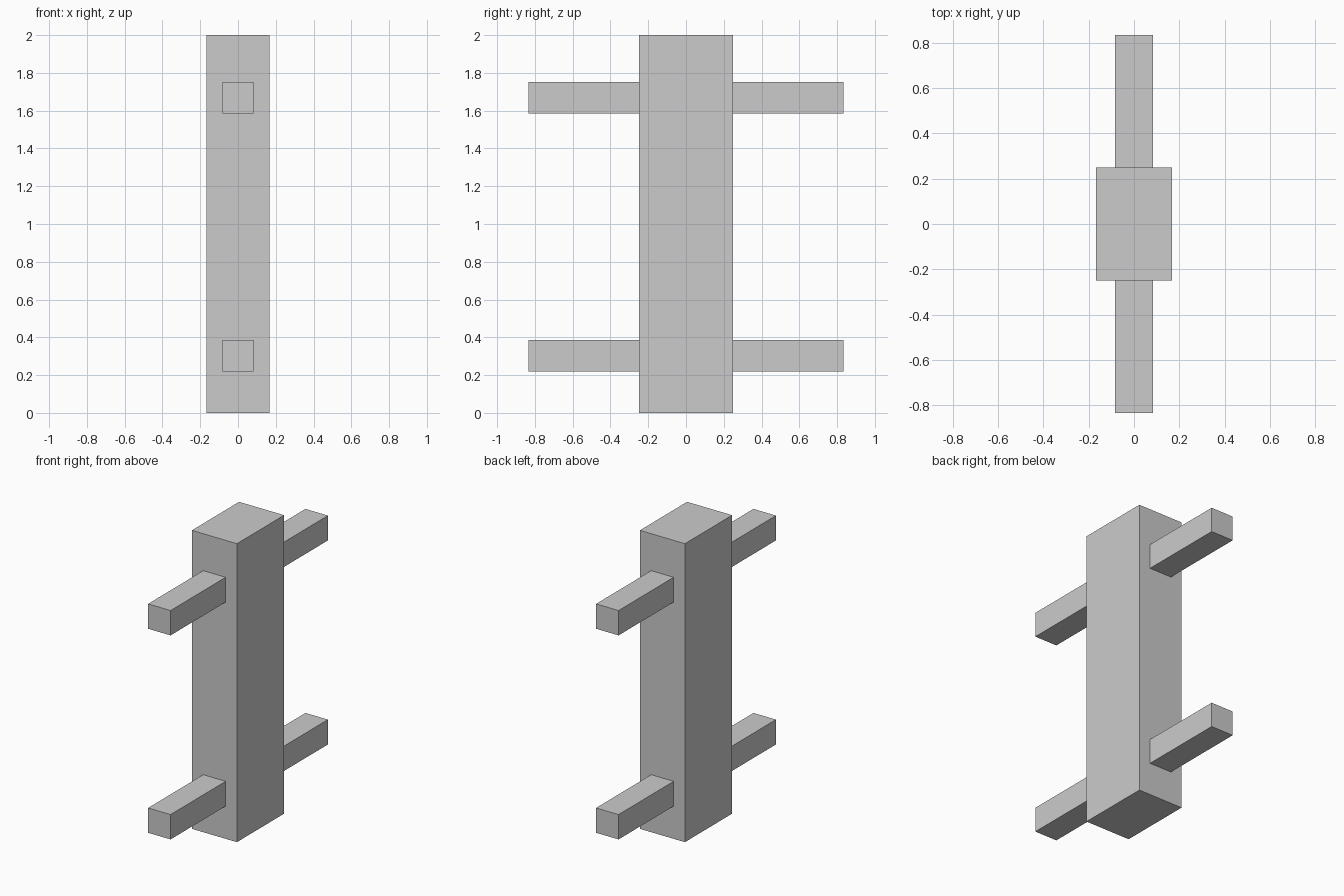
import bpy

if "Cube" in bpy.data.objects:
    bpy.data.objects.remove(bpy.data.objects["Cube"])


def box(name, x, y, z):
    """Box spanning the given (min, max) ranges."""
    spans = (x, y, z)
    bpy.ops.mesh.primitive_cube_add(size=1, location=[(a + b) / 2 for a, b in spans])
    obj = bpy.context.object
    obj.name = name
    obj.scale = [b - a for a, b in spans]
    bpy.ops.object.transform_apply(location=False, rotation=False, scale=True)
    return obj


HALF_X, HALF_Y = 0.167, 0.25   # post half sizes
ARM_HALF, REACH = 0.0833, 0.833

# Upright post
box("post", (-HALF_X, HALF_X), (-HALF_Y, HALF_Y), (0, 2))

# Lower and upper arms, front and back, butted against the post
for level, z in (("lower", 0.302), ("upper", 1.669)):
    for side, y in (("front", (-REACH, -HALF_Y)), ("back", (HALF_Y, REACH))):
        box(f"{level}_{side}_arm", (-ARM_HALF, ARM_HALF), y,
            (z - ARM_HALF, z + ARM_HALF))
